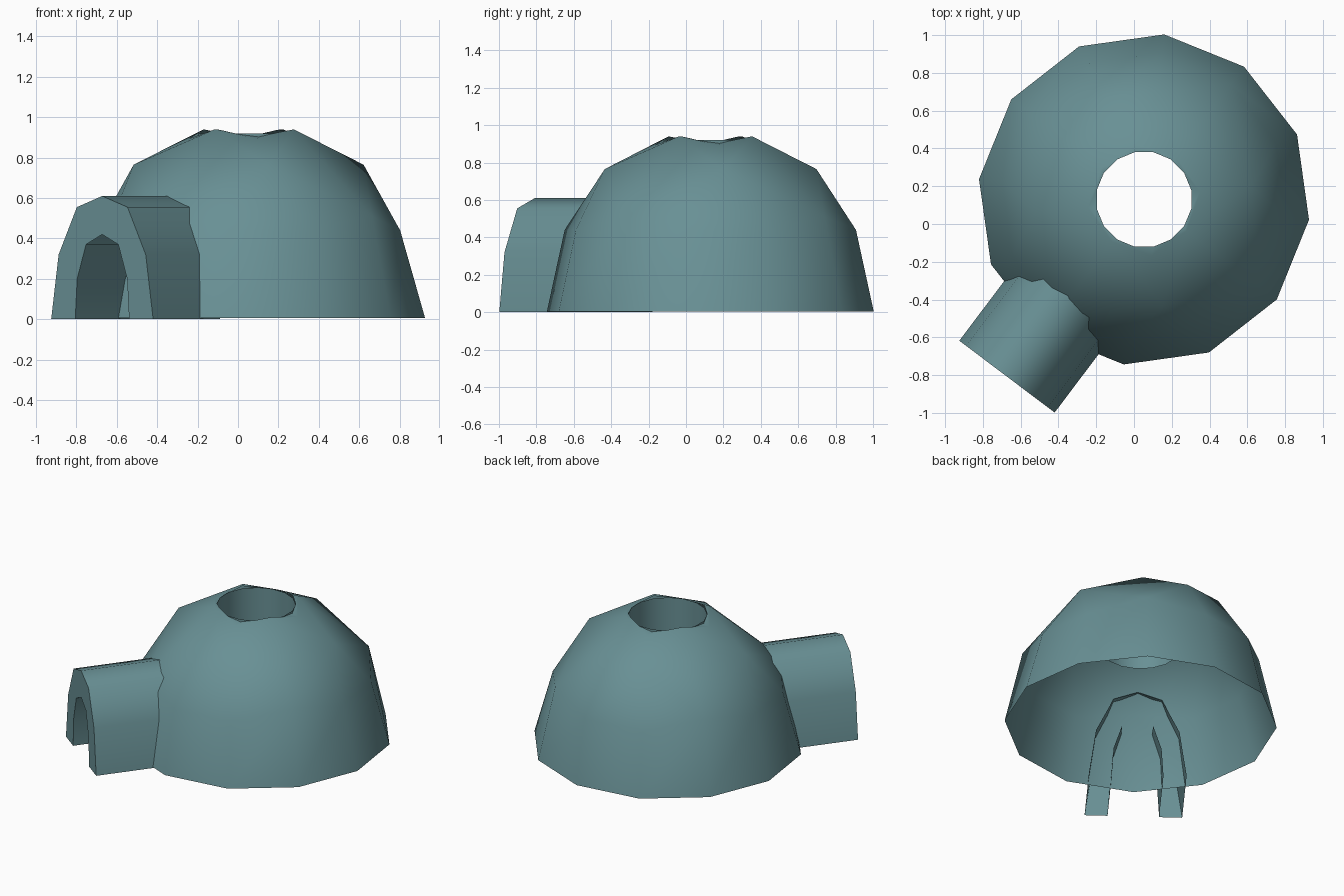
import bpy, bmesh
from math import sin, cos, radians, pi
from mathutils import Vector

cube = bpy.data.objects.get("Cube")
if cube:
    bpy.data.objects.remove(cube, do_unlink=True)

CENTRE = Vector((0.053, 0.13, 0))
FACING = radians(-127)      # direction the entrance points

slate = bpy.data.materials.new("slate teal")
slate.use_nodes = True
colour = (0.14, 0.28, 0.30, 1)
slate.diffuse_color = colour
slate.node_tree.nodes["Principled BSDF"].inputs["Base Color"].default_value = colour


def finish(name, bm):
    """Turn the bmesh into a shaded object."""
    bmesh.ops.recalc_face_normals(bm, faces=bm.faces)
    mesh = bpy.data.meshes.new(name)
    bm.to_mesh(mesh)
    bm.free()
    mesh.materials.append(slate)
    obj = bpy.data.objects.new(name, mesh)
    bpy.context.collection.objects.link(obj)
    bpy.ops.object.select_all(action='DESELECT')
    obj.select_set(True)
    bpy.context.view_layer.objects.active = obj
    bpy.ops.object.shade_smooth_by_angle(angle=radians(60))


def polar(bm, radius, angle, z):
    return bm.verts.new(CENTRE + Vector((radius * cos(angle), radius * sin(angle), z)))


def ring(bm, count, start, shape):
    """Ring of vertices; shape gives radius and height from index and angle."""
    verts = []
    for i in range(count):
        angle = start + 2 * pi * i / count
        radius, z = shape(i, angle)
        verts.append(polar(bm, radius, angle, z))
    return verts


def join(bm, lower, upper):
    """Quads between two equal closed loops."""
    for i in range(len(lower)):
        bm.faces.new((lower[i - 1], lower[i], upper[i], upper[i - 1]))


def loop_edges(bm, loop):
    pairs = zip(loop, loop[1:] + loop[:1])
    return [bm.edges.get(p) or bm.edges.new(p) for p in pairs]


# Dome walls: twelve sides, with four corners that rise higher
bm = bmesh.new()
base = ring(bm, 12, FACING, lambda i, a: (0.88, 0.005))
wall = ring(bm, 12, FACING, lambda i, a:
            (0.77 - 0.015 * cos(2 * a), 0.44) if i % 3 else (0.765, 0.51))
join(bm, base, wall)

# Dome roof: facets from the wall over the shoulder points to the crown
crown = ring(bm, 8, FACING, lambda i, a: (0.30, 0.893) if i % 2 else (0.28, 0.94))
for k, angles in enumerate([(-80,), (7,), (82, 111), (186,)]):
    s = [polar(bm, 0.573, radians(a), 0.765) for a in angles]
    corner, low1, low2, next_corner = (wall[(3 * k + j) % 12] for j in range(4))
    peak, dip, next_peak = (crown[(2 * k + j) % 8] for j in range(3))
    bm.faces.new((corner, low1, s[0]))
    bm.faces.new((low1, low2, *reversed(s)))
    bm.faces.new((low2, next_corner, s[-1]))
    bm.faces.new((corner, s[0], peak))
    bm.faces.new((s[0], dip, peak))
    bm.faces.new((s[-1], next_peak, dip))
    bm.faces.new((s[-1], next_corner, next_peak))
    if len(s) > 1:
        bm.faces.new((*s, dip))

# Uneven rim where the smoke hole cuts the roof
rim = ring(bm, 16, pi / 16, lambda i, a: (0.255, 0.92 + 0.018 * cos(4 * (a - FACING))))
bmesh.ops.bridge_loops(bm, edges=loop_edges(bm, crown) + loop_edges(bm, rim))
finish("dome", bm)

# Smoke hole: open pipe hanging down inside the dome
bm = bmesh.new()
join(bm, *(ring(bm, 16, pi / 16, lambda i, a: (0.255, z)) for z in (0.92, 0.565)))
finish("smoke_hole_pipe", bm)

# Entrance: outer arch, inner jambs and the doorway face between them
MOUTH = Vector((-0.6725, -0.808, 0))
OUTER = [(0.316, 0), (0.27, 0.32), (0.157, 0.555), (0, 0.61)]
INNER = [(0.167, 0), (0.155, 0.2), (0.10, 0.37), (0, 0.42)]
out = Vector((cos(FACING), sin(FACING), 0))
side = Vector((-sin(FACING), cos(FACING), 0))


def arch(bm, half, depth):
    """Full arch outline mirrored from its half, set back from the doorway."""
    outline = half + [(-u, z) for u, z in half[-2::-1]]
    return [bm.verts.new(MOUTH - out * depth + side * u + Vector((0, 0, z)))
            for u, z in outline]


def strip(bm, a, b, segments):
    for i in segments:
        bm.faces.new((a[i], a[i + 1], b[i + 1], b[i]))


bm = bmesh.new()
outer_front, inner_front = arch(bm, OUTER, 0), arch(bm, INNER, 0)
outer_back = arch(bm, OUTER, 0.55)
inner_back = arch(bm, INNER, 0.535)
strip(bm, outer_front, outer_back, range(6))
strip(bm, inner_front, outer_front, range(6))
strip(bm, inner_back, inner_front, (0, 1, 4, 5))      # the jambs stop below the peak
bm.verts.remove(inner_back[3])
finish("entrance_tunnel", bm)
